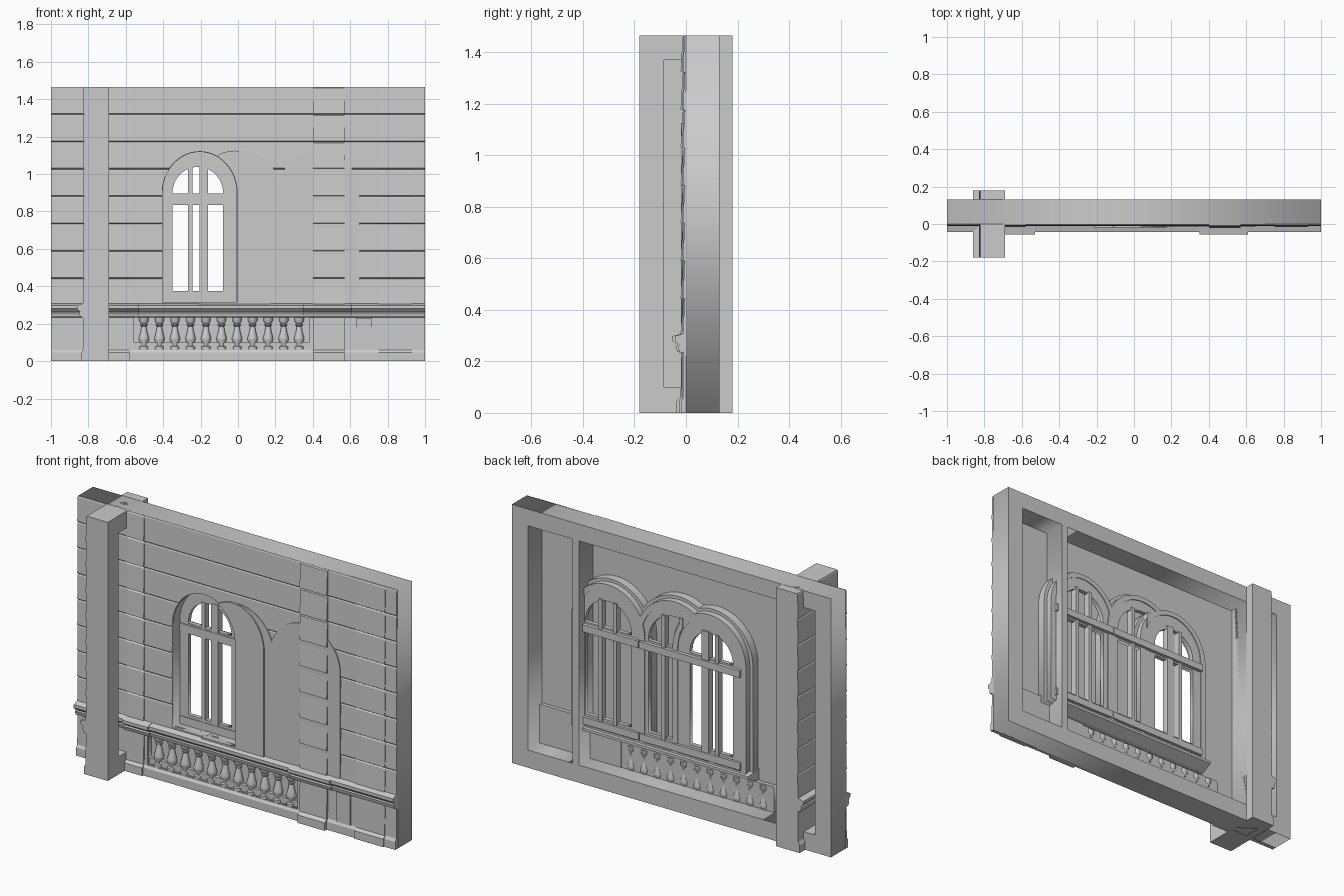
import bpy, bmesh, math
from mathutils import Matrix

if "Cube" in bpy.data.objects:
    bpy.data.objects.remove(bpy.data.objects["Cube"])

H = 1.465


def add(name, bm):
    bmesh.ops.remove_doubles(bm, verts=bm.verts, dist=1e-5)
    bmesh.ops.recalc_face_normals(bm, faces=bm.faces)
    me = bpy.data.meshes.new(name)
    bm.to_mesh(me)
    bm.free()
    ob = bpy.data.objects.new(name, me)
    bpy.context.collection.objects.link(ob)
    return ob


def box(name, x0, x1, y0, y1, z0, z1):
    bm = bmesh.new()
    bmesh.ops.create_cube(bm, size=1)
    for v in bm.verts:
        v.co = ((x0 + x1) / 2 + v.co.x * (x1 - x0),
                (y0 + y1) / 2 + v.co.y * (y1 - y0),
                (z0 + z1) / 2 + v.co.z * (z1 - z0))
    return add(name, bm)


def plate(name, loops, y0, y1):
    """Flat outline in x/z with holes, given thickness along y."""
    cu = bpy.data.curves.new(name, 'CURVE')
    cu.dimensions = '2D'
    cu.fill_mode = 'BOTH'
    cu.extrude = (y1 - y0) / 2
    for pts in loops:
        sp = cu.splines.new('POLY')
        sp.points.add(len(pts) - 1)
        for p, (x, z) in zip(sp.points, pts):
            p.co = (x, z, 0, 1)
        sp.use_cyclic_u = True
    tmp = bpy.data.objects.new(name, cu)
    bpy.context.collection.objects.link(tmp)
    dg = bpy.context.evaluated_depsgraph_get()
    me = bpy.data.meshes.new_from_object(tmp.evaluated_get(dg))
    bm = bmesh.new()
    bm.from_mesh(me)
    bpy.data.objects.remove(tmp)
    bpy.data.meshes.remove(me)
    bm.transform(Matrix.Translation((0, (y0 + y1) / 2, 0)) @ Matrix.Rotation(math.pi / 2, 4, 'X'))
    return add(name, bm)


def extrude(name, profile, a, b):
    """Sweep a (y, z) profile along x."""
    bm = bmesh.new()
    f = bm.faces.new([bm.verts.new((a, y, z)) for y, z in profile])
    r = bmesh.ops.extrude_face_region(bm, geom=[f])
    for v in r['geom']:
        if isinstance(v, bmesh.types.BMVert):
            v.co.x = b
    return add(name, bm)


def rect(x0, x1, z0, z1):
    return [(x0, z0), (x1, z0), (x1, z1), (x0, z1)]


def arch(cx, hw, z0, spring, rise, n=24):
    top = [(cx + hw * math.cos(math.pi * i / n), spring + rise * math.sin(math.pi * i / n))
           for i in range(n + 1)]
    return [(cx - hw, z0), (cx + hw, z0)] + top


def cut(ob, cutter):
    m = ob.modifiers.new('cut', 'BOOLEAN')
    m.operation = 'DIFFERENCE'
    m.solver = 'EXACT'
    m.object = cutter
    bpy.context.view_layer.objects.active = ob
    bpy.ops.object.modifier_apply(modifier=m.name)


# Structural back frame with three bays
plate('back_frame', [rect(-1, 1, 0, H), rect(-.9, -.82, .1, 1.37),
                     rect(-.69, .58, .1, 1.37), rect(.62, .9, .1, 1.37)], 0, .13)

# Crossing side frame, recessed on its inner face
side = box('side_frame', -.82, -.69, -.18, .18, 0, H)
recess = box('recess_cutter', -.812, -.6, -.085, -.004, .1, 1.37)
cut(side, recess)

# Stone facing profile: plinth, dado and slightly pillowed courses
face = [(.004, 0), (-.02, 0), (-.02, .045), (-.011, .06), (-.009, .3), (-.004, .3)]
z = .30
for top in [.44 + .1464 * i for i in range(8)]:
    top = min(top, H)
    face += [(-.011, z + .006), (-.007, top - .006), (-.004, top)]
    z = top
face.append((.004, H))
wall = extrude('stone_facing', face, -1, 1)

# Openings: window with a view through, and baluster panel
CX = -.205
opening = plate('opening_cutter', [arch(CX, .2, .315, .9, .22)], -.1, .2)
panel_cut = box('panel_cutter', -.56, .385, -.1, .1, .06, .235)
cut(wall, opening)
cut(wall, panel_cut)

# Cornice
corn = [(.002, .232), (-.026, .236), (-.032, .258), (-.026, .263), (-.043, .28),
        (-.043, .298), (-.02, .305), (.002, .312)]
extrude('cornice', corn, -1, 1)
for i, (a, b) in enumerate([(-.69, -.53), (.35, .61)]):
    extrude(f'cornice_break_{i}', [(y * 1.28, zz) for y, zz in corn], a, b)

# Facing and cornice of the crossing wall
for name, prof in (('side_facing', face), ('side_cornice', corn)):
    ob = extrude(name, prof, -.18, .18)
    ob.data.transform(Matrix.Translation((-.818, 0, 0)) @ Matrix.Rotation(-math.pi / 2, 4, 'Z'))

# Shallow pilaster strips
for i, (a, b, s) in enumerate([(-.69, -.58, 1.5), (.4, .57, 1.9), (.75, .93, 1.4)]):
    extrude(f'pilaster_{i}', [(y * s if y < 0 else y, zz) for y, zz in face], a, b)
box('pedestal_panel', .63, .715, -.018, 0, .06, .23)

# Blind infill of the other two window arches on the front
for i, (cx, hw, depth) in enumerate([(.01, .22, .013), (-.02, .195, .02), (.43, .22, .014)]):
    ob = plate(f'blind_arch_{i}', [arch(cx, hw, .305, .9, .225)], -depth, .002)
    cut(ob, opening)

# Baluster panel and balusters
box('baluster_panel', -.565, .39, .02, .028, .055, .24)
plate('baluster_panel_rim', [rect(-.57, .395, .05, .245), rect(-.555, .38, .065, .235)], -.008, .028)
prof = [(.026, .062), (.026, .078), (.016, .082), (.016, .092), (.027, .112), (.027, .125),
        (.018, .155), (.013, .185), (.019, .19), (.019, .196), (.015, .2), (.025, .215), (.025, .237)]
N = 14
for k in range(11):
    bm = bmesh.new()
    rings = [[bm.verts.new((-.503 + .083 * k + r * math.cos(2 * math.pi * j / N),
                            .012 + r * math.sin(2 * math.pi * j / N), zz)) for j in range(N)]
             for r, zz in prof]
    for lo, hi in zip(rings, rings[1:]):
        for j in range(N):
            bm.faces.new((lo[j], lo[(j + 1) % N], hi[(j + 1) % N], hi[j]))
    bm.faces.new(rings[0])
    bm.faces.new(rings[-1])
    ob = add(f'baluster_{k}', bm)
    bpy.ops.object.select_all(action='DESELECT')
    ob.select_set(True)
    bpy.context.view_layer.objects.active = ob
    bpy.ops.object.shade_smooth_by_angle(angle=math.radians(40))

# Back bulges of the pedestals
box('pedestal_back', .385, .58, .003, .03, .1, .25)
box('corner_pedestal_back', .62, .9, .003, .025, .1, .32)

# Windows: stepped casing, sash with arched head, bars, transom
windows = [('right', .43, .2, .145, (-.045, .045)),
           ('middle', .01, .215, .17, (-.04, .07)),
           ('left', CX, .2, .135, (-.05, .022))]
for name, cx, hw, gw, bars in windows:
    parts = []
    hole = arch(cx, hw - .002, .312, .9, hw + .018)
    parts.append(plate(f'{name}_casing', [arch(cx, hw + .03, .29, .9, hw + .045), hole], 0, .085))
    parts.append(plate(f'{name}_casing_step', [arch(cx, hw + .05, .28, .9, hw + .062),
                                               arch(cx, hw + .02, .3, .9, hw + .03)], 0, .05))
    gx = cx - .01 if name == 'left' else cx
    sash = plate(f'{name}_sash', [arch(cx, hw + .005, .305, .9, hw + .025),
                                  rect(gx - gw, gx + gw, .375, .835),
                                  arch(gx, gw, .895, .9, gw + .003)], .055, .08)
    parts.append(sash)
    parts.append(box(f'{name}_transom', cx - hw, cx + hw, .05, .1, .845, .885))
    for j, o in enumerate(bars):
        w = .022 if (name == 'left' and j) else .011
        parts.append(box(f'{name}_bar_{j}', cx + o - w, cx + o + w, .052, .09, .36,
                         .9 + .95 * math.sqrt(gw * gw - o * o) + .02))
    parts.append(box(f'{name}_bottom_rail', cx - hw, cx + hw, .05, .095, .32, .36))
    if name == 'middle':
        for p in parts:
            cut(p, opening)

# Sloped sill behind the windows
extrude('inner_sill', [(0, .245), (.04, .255), (.1, .285), (.1, .3), (.0, .315)], -.46, .58)

for c in (recess, opening, panel_cut):
    bpy.data.objects.remove(c)
